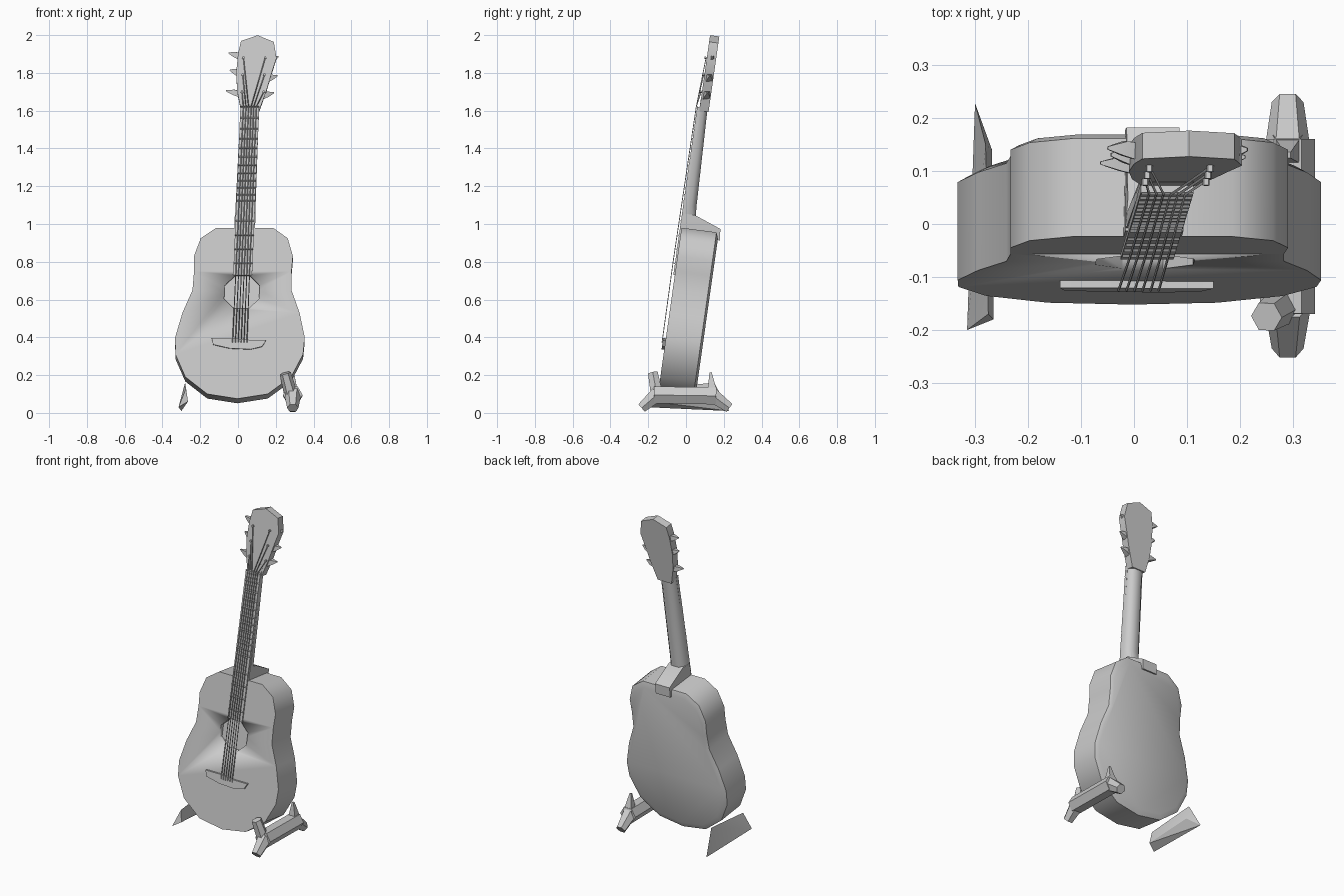
import bpy, bmesh, math
from mathutils import Vector

if "Cube" in bpy.data.objects:
    bpy.data.objects.remove(bpy.data.objects["Cube"])

grey = bpy.data.materials.new("plain grey")
grey.diffuse_color = (0.6, 0.6, 0.6, 1)
grey.use_nodes = True
grey.node_tree.nodes["Principled BSDF"].inputs["Base Color"].default_value = grey.diffuse_color


def P(u, v, w):
    """Leaning frame: u sideways, v depth behind the soundboard, w along the neck."""
    return Vector((u + 0.006 + 0.043 * (w - 0.3),
                   v - 0.14 + 0.142 * (w - 0.16),
                   w - 0.13 * v))


def finish(bm, name, angle=40):
    bmesh.ops.recalc_face_normals(bm, faces=bm.faces)
    me = bpy.data.meshes.new(name)
    bm.to_mesh(me)
    bm.free()
    ob = bpy.data.objects.new(name, me)
    me.materials.append(grey)
    bpy.context.collection.objects.link(ob)
    bpy.ops.object.select_all(action='DESELECT')
    ob.select_set(True)
    bpy.context.view_layer.objects.active = ob
    bpy.ops.object.shade_smooth_by_angle(angle=math.radians(angle))
    return ob


def add_loft(bm, rings):
    """Closed skin through rings of equal length."""
    vs = [[bm.verts.new(p) for p in r] for r in rings]
    n = len(vs[0])
    for a, b in zip(vs, vs[1:]):
        for i in range(n):
            j = (i + 1) % n
            bm.faces.new((a[i], a[j], b[j], b[i]))
    bm.faces.new(vs[0])
    bm.faces.new(vs[-1][::-1])


def loft(name, rings, angle=40):
    bm = bmesh.new()
    add_loft(bm, rings)
    return finish(bm, name, angle)


def add_tube(bm, pts, radii, sides):
    """Straight-jointed tube along points."""
    pts = [Vector(p) for p in pts]
    rings = []
    for i, p in enumerate(pts):
        d = (pts[min(i + 1, len(pts) - 1)] - pts[max(i - 1, 0)]).normalized()
        ref = Vector((1, 0, 0)) if abs(d.x) < 0.8 else Vector((0, 0, 1))
        a = d.cross(ref).normalized()
        b = d.cross(a)
        rings.append([p + radii[i] * (a * math.cos(t) + b * math.sin(t))
                      for t in [2 * math.pi * (k + 0.5) / sides for k in range(sides)]])
    add_loft(bm, rings)


def plate(name, outline, v0, v1, angle=40):
    return loft(name, [[P(u, v, w) for u, w in outline] for v in (v0, v1)], angle)


# Body: waisted outline, lofted from soundboard to slightly domed back
half = [(0.0, 0.075), (0.16, 0.10), (0.28, 0.19), (0.338, 0.31), (0.343, 0.40),
        (0.31, 0.53), (0.262, 0.65), (0.258, 0.75), (0.262, 0.83), (0.23, 0.925),
        (0.15, 0.98)]
outline = half + [(-u, w) for u, w in reversed(half[1:])]


def body_ring(v, s):
    return [P(u * s, v, 0.53 + (w - 0.53) * s) for u, w in outline]


body = loft("body", [body_ring(0, 1), body_ring(0.185, 1), body_ring(0.197, 0.93)], 50)

# Sound hole: shallow eight-sided recess cut into the soundboard
hole = [(0.1 * math.cos(math.pi * (k + 0.5) / 4), 0.64 + 0.095 * math.sin(math.pi * (k + 0.5) / 4))
        for k in range(8)]
cutter = plate("hole_cutter", hole, -0.03, 0.025)
cutter.hide_render = True
mod = body.modifiers.new("sound_hole", 'BOOLEAN')
mod.object = cutter
mod.solver = 'EXACT'
bpy.context.view_layer.objects.active = body
bpy.ops.object.modifier_apply(modifier=mod.name)
bpy.data.objects.remove(cutter)

# Bridge: flat bar with tapered ends
plate("bridge", [(-0.15, 0.395), (-0.14, 0.36), (-0.05, 0.34), (0.06, 0.335),
                 (0.12, 0.35), (0.14, 0.385), (0.05, 0.385), (-0.05, 0.395)], -0.014, 0.004)

# Neck: rounded back, slightly thinner towards the head
section = [(-0.05, 0), (-0.048, 0.5), (-0.025, 0.95), (0.025, 0.95), (0.048, 0.5), (0.05, 0)]
loft("neck", [[P(u * s, 0.005 + v * t, w) for u, v in section]
              for w, s, t in [(0.96, 1.08, 0.07), (1.1, 1.06, 0.06), (1.6, 0.98, 0.045),
                              (1.67, 1.0, 0.045)]], 50)

# Heel block where the neck meets the body
loft("heel", [[P(u, v, w) for u, v in [(-0.055, 0.0), (0.055, 0.0), (0.05, h), (-0.05, h)]]
              for w, h in [(0.94, 0.208), (1.0, 0.203), (1.055, 0.06)]])

# Fretboard and frets
plate("fretboard", [(-0.05, 0.73), (0.05, 0.73), (0.05, 1.62), (-0.05, 1.62)], -0.008, 0.01)
bm = bmesh.new()
for k in range(16):
    w = 0.56 + 1.06 * 2 ** (-k / 12) * 1.0 if k < 12 else 1.09 - 0.075 * (k - 11)
    add_loft(bm, [[P(u, v, w + d) for v, d in [(-0.008, -0.004), (-0.013, 0), (-0.008, 0.004)]]
                  for u in (-0.049, 0.049)])
finish(bm, "frets")

# Headstock
head = [(-0.045, 1.60), (0.05, 1.60), (0.085, 1.71), (0.105, 1.79), (0.13, 1.88),
        (0.112, 1.965), (0.025, 2.0), (-0.062, 1.97), (-0.075, 1.90), (-0.08, 1.80),
        (-0.07, 1.70)]
plate("headstock", head, 0.006, 0.055)

# Tuning pegs: tapered spikes, three a side
bm = bmesh.new()
for side, w, u0, u1 in [(-1, 1.71, 0.05, 0.13), (-1, 1.82, 0.06, 0.115), (-1, 1.91, 0.06, 0.125),
                        (1, 1.70, 0.06, 0.125), (1, 1.79, 0.08, 0.14), (1, 1.89, 0.09, 0.14)]:
    add_tube(bm, [P(side * u0, 0.03, w - 0.02), P(side * (u0 + u1) / 2, 0.035, w - 0.008),
                  P(side * u1, 0.035, w)], [0.024, 0.02, 0.004], 4)
finish(bm, "tuning_pegs")

# Strings: bridge to nut, then fanning to posts on the headstock
bm = bmesh.new()
for k in range(6):
    u = -0.038 + 0.0152 * k
    row = k if k < 3 else 5 - k
    post = (-0.045 if k < 3 else 0.07, 1.70 + 0.09 * row)
    add_tube(bm, [P(u, -0.016, 0.37), P(u * 0.95, -0.018, 0.8), P(u * 0.9, -0.012, 1.62),
                  P(post[0], 0.003, post[1])], [0.0028] * 4, 3)
    add_tube(bm, [P(*post[:1], 0.02, post[1]), P(post[0], -0.006, post[1])], [0.007] * 2, 5)
finish(bm, "strings")

# Right stand: splayed feet, cross bar and upright prongs
bm = bmesh.new()
add_tube(bm, [(0.29, -0.17, 0.095), (0.29, 0.16, 0.09)], [0.052, 0.052], 6)
add_tube(bm, [(0.29, -0.235, 0.026), (0.29, -0.15, 0.10)], [0.03, 0.045], 6)
add_tube(bm, [(0.29, 0.23, 0.026), (0.29, 0.13, 0.10)], [0.03, 0.045], 6)
add_tube(bm, [(0.28, -0.155, 0.10), (0.25, -0.175, 0.21)], [0.036, 0.03], 6)
add_tube(bm, [(0.29, 0.14, 0.10), (0.29, 0.13, 0.215)], [0.04, 0.008], 4)
for v in bm.verts:
    v.co.z = max(v.co.z, 0.0)
finish(bm, "right_stand")

# Left stand: single wedge-shaped blade
bm = bmesh.new()
for p in [(-0.315, -0.2, 0.03), (-0.265, -0.18, 0.06), (-0.275, -0.17, 0.13),
          (-0.3, 0.228, 0.01), (-0.28, 0.15, 0.16), (-0.268, 0.14, 0.08)]:
    bm.verts.new(p)
bmesh.ops.convex_hull(bm, input=bm.verts)
finish(bm, "left_stand", 30)
